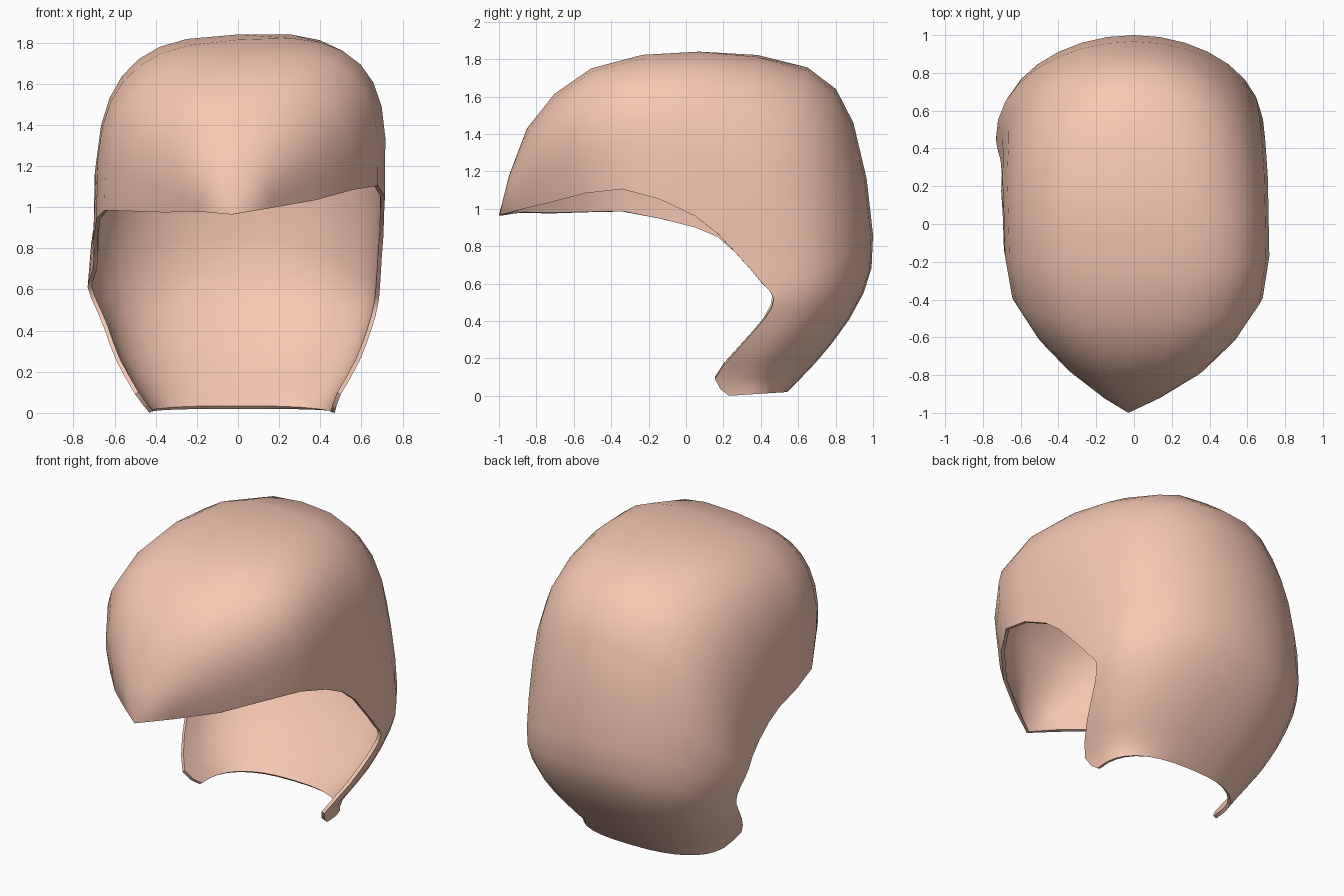
import bpy, bmesh
from math import sin, cos, pi, radians, exp

if "Cube" in bpy.data.objects:
    bpy.data.objects.remove(bpy.data.objects["Cube"])

# Key arches from fringe tip, over the crown, down to the nape:
# spine y, spine z, rim half-width, rim y, rim z
keys = [
    (-1.0, .965, 0, -1.0, .965),
    (-.85, 1.43, .38, -.72, 1.035),
    (-.51, 1.74, .68, -.34, 1.105),
    (.07, 1.84, .71, .05, .96),
    (.65, 1.755, .70, .26, .77),
    (.895, 1.46, .69, .40, .61),
    (1.0, .86, .68, .47, .52),
    (.95, .55, .65, .42, .41),
    (.78, .28, .59, .28, .25),
    (.62, .10, .50, .155, .09),
    (.54, .02, .45, .23, 0),
]
SEGS = 16


def station(k):
    """Catmull-Rom value of the key table at position k."""
    i = min(int(k), len(keys) - 2)
    t = k - i
    p = [keys[max(0, min(j, len(keys) - 1))] for j in range(i - 1, i + 3)]
    return [.5 * (2 * b + (c - a) * t + (2 * a - 5 * b + 4 * c - d) * t ** 2
                  + (3 * b - a - 3 * c + d) * t ** 3) for a, b, c, d in zip(*p)]


def arch(k):
    """Superelliptic arch from the right rim over the spine to the left rim."""
    sy, sz, x, y, z = station(k)
    # boxy over the crown, round at the back
    n = (2.3 + .9 * exp(-((k - 2.8) / 1.2) ** 2)
         - .3 * exp(-((k - 5.8) / 1.2) ** 2) + .06 * max(0, k - 6))
    # left side: lower, narrower fringe and a small flare behind the cheek
    fringe = sin(pi * k / 4) ** 2 if k < 4 else 0
    flare = sin(pi * (k - 4) / 3) ** 2 if 4 < k < 7 else 0
    left = (-x + .03 * fringe - .045 * flare,
            z - .12 * fringe + .05 * flare)
    mid_z = (z + left[1]) / 2
    shift = .02 * max(0, k - 9) - .03 * max(0, 1 - k)
    pts = []
    for i in range(SEGS + 1):
        a = pi * i / SEGS
        c = abs(cos(a)) ** (2 / n)
        s = 0 if i in (0, SEGS) else sin(a) ** (2 / n)
        rx, rz = (x, z) if i <= SEGS / 2 else left
        bulge = 1 + (.04 if rx > 0 else .01) * abs(sin(2 * a))
        pts.append((rx * c * bulge + shift,
                    y + (sy - y) * s,
                    mid_z + (rz - mid_z) * c + (sz - mid_z) * s))
    return pts


# Hair shell: loft the arches, the first one closes to the fringe tip
bm = bmesh.new()
rows = [[bm.verts.new(p) for p in arch(k / 2)] for k in range(2 * len(keys) - 1)]
for a, b in zip(rows, rows[1:]):
    for i in range(SEGS):
        bm.faces.new((a[i], b[i], b[i + 1], a[i + 1]))
bmesh.ops.remove_doubles(bm, verts=bm.verts, dist=.001)
bmesh.ops.recalc_face_normals(bm, faces=bm.faces)
bm.normal_update()
if max(bm.faces, key=lambda f: f.calc_center_median().z).normal.z < 0:
    bmesh.ops.reverse_faces(bm, faces=bm.faces)

mesh = bpy.data.meshes.new("hair_shell")
bm.to_mesh(mesh)
bm.free()
hair = bpy.data.objects.new("hair_shell", mesh)
bpy.context.collection.objects.link(hair)

# Thin wall, grown inward
wall = hair.modifiers.new("wall", 'SOLIDIFY')
wall.thickness = .02
wall.offset = -1
bpy.context.view_layer.objects.active = hair
hair.select_set(True)
bpy.ops.object.modifier_apply(modifier="wall")
bpy.ops.object.shade_smooth_by_angle(angle=radians(50))

# Salmon colour
mat = bpy.data.materials.new("salmon")
mat.diffuse_color = (.93, .58, .45, 1)
mat.use_nodes = True
mat.node_tree.nodes["Principled BSDF"].inputs["Base Color"].default_value = mat.diffuse_color
mesh.materials.append(mat)
